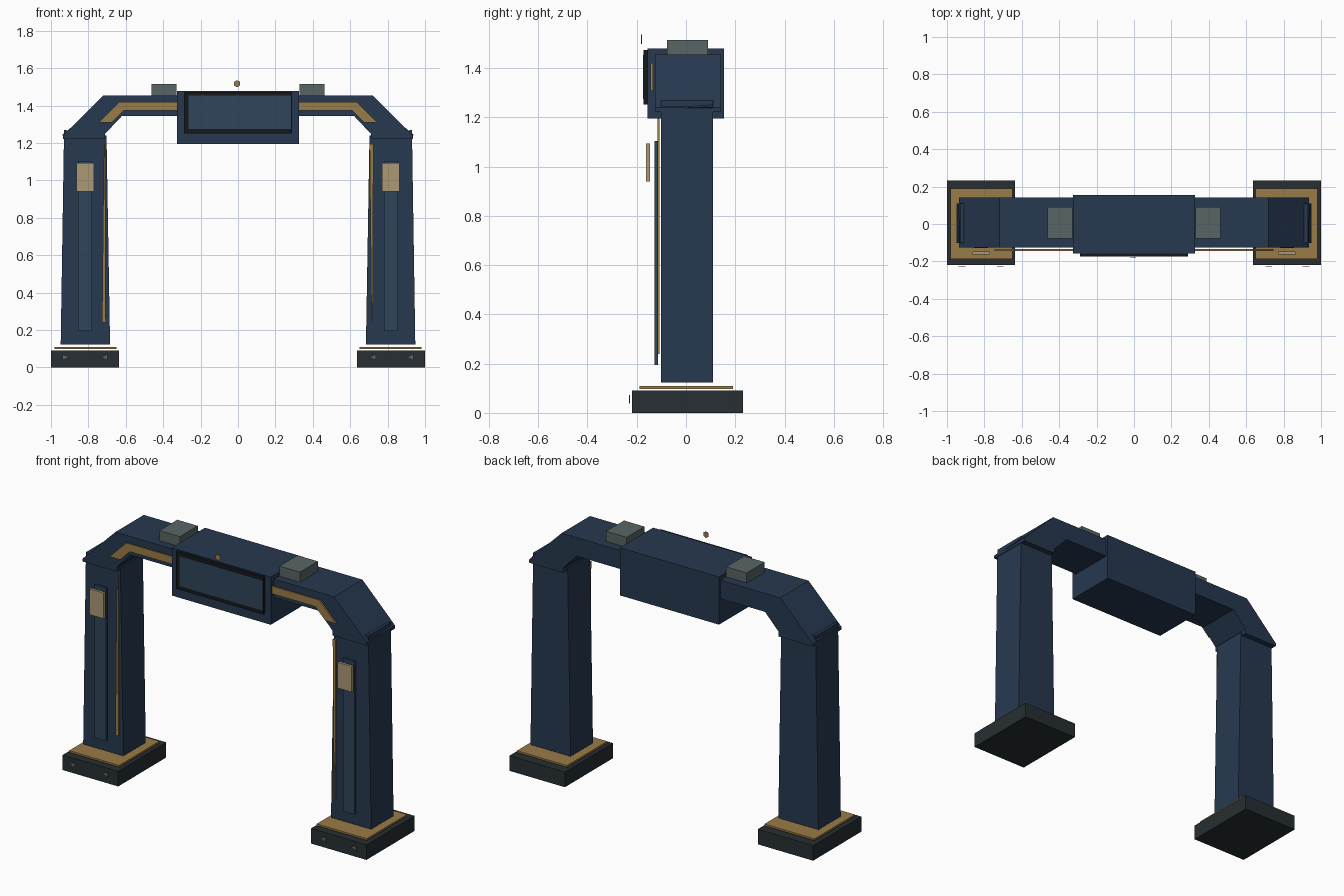
import bpy, bmesh, math
from mathutils import Matrix

if "Cube" in bpy.data.objects:
    bpy.data.objects.remove(bpy.data.objects["Cube"])


def material(name, r, g, b):
    m = bpy.data.materials.new(name)
    m.diffuse_color = (r, g, b, 1)
    m.use_nodes = True
    m.node_tree.nodes["Principled BSDF"].inputs["Base Color"].default_value = m.diffuse_color
    return m


NAVY = material("navy", 0.02, 0.04, 0.08)
GOLD = material("gold", 0.32, 0.20, 0.065)
DARK = material("charcoal", 0.02, 0.028, 0.032)
GREY = material("grey", 0.10, 0.13, 0.13)
PANEL = material("panel_blue", 0.028, 0.058, 0.10)
CREAM = material("cream", 0.42, 0.32, 0.18)
BLACK = material("black", 0.007, 0.009, 0.011)


def finish(name, bm, mat):
    bmesh.ops.recalc_face_normals(bm, faces=bm.faces)
    me = bpy.data.meshes.new(name)
    bm.to_mesh(me)
    bm.free()
    me.materials.append(mat)
    ob = bpy.data.objects.new(name, me)
    bpy.context.collection.objects.link(ob)
    return ob


def prism(name, profile, y0, y1, mat, side=1):
    """Extrude an x-z outline from y0 to y1, side=-1 mirrors it in x."""
    bm = bmesh.new()
    front = bm.faces.new([bm.verts.new((side * x, y0, z)) for x, z in profile])
    ext = bmesh.ops.extrude_face_region(bm, geom=[front])
    verts = [v for v in ext["geom"] if isinstance(v, bmesh.types.BMVert)]
    bmesh.ops.translate(bm, verts=verts, vec=(0, y1 - y0, 0))
    return finish(name, bm, mat)


def box(name, x, y, z, mat, side=1):
    return prism(name, [(x[0], z[0]), (x[1], z[0]), (x[1], z[1]), (x[0], z[1])],
                 y[0], y[1], mat, side)


for label, s in (("left", -1), ("right", 1)):
    # Foot and its gold plate
    box(label + "_base", (0.635, 1.0), (-0.22, 0.232), (0, 0.09), DARK, s)
    box(label + "_base_trim", (0.65, 0.98), (-0.188, 0.19), (0.098, 0.109), GOLD, s)

    # Tapered leg with shoulder cap
    prism(label + "_leg", [(0.684, 0.123), (0.948, 0.123), (0.93, 1.27), (0.703, 1.27 - 0.03)],
          -0.102, 0.109, NAVY, s)
    cap = box(label + "_shoulder_cap", (-0.03, 0.03), (-0.105, 0.105), (-0.008, 0.008), NAVY)
    cap.location = (s * 0.908, 0.004, 1.252)
    cap.rotation_euler = (math.radians(3), s * math.radians(40), 0)

    # Chamfered arch arm and its gold band
    prism(label + "_arch_arm", [(0.30, 1.345), (0.62, 1.345), (0.71, 1.25), (0.71, 1.222),
                                (0.935, 1.222), (0.935, 1.24), (0.72, 1.455), (0.30, 1.455)],
          -0.125, 0.142, NAVY, s)
    prism(label + "_arch_trim", [(0.32, 1.375), (0.61, 1.375), (0.675, 1.31),
                                 (0.745, 1.31), (0.635, 1.42), (0.32, 1.42)],
          -0.145, -0.135, GOLD, s)

    # Leg front panel, lamp and thin gold strip
    box(label + "_leg_panel", (0.78, 0.855), (-0.127, -0.113), (0.195, 1.105), PANEL, s)
    box(label + "_lamp", (0.77, 0.863), (-0.163, -0.147), (0.94, 1.093), CREAM, s)
    b, t = (0.010, 0.003) if s < 0 else (0.003, 0.010)
    prism(label + "_leg_strip", [(0.717 - b, 0.24), (0.717 + b, 0.24),
                                 (0.714 + t, 1.195), (0.714 - t, 1.195)],
          -0.115, -0.107, GOLD, s)

    # Roof unit
    box(label + "_roof_unit", (0.328, 0.463), (-0.078, 0.09), (1.45, 1.515), GREY, s)

# Arrow markers on the feet (position, pointing direction)
for i, (x, d) in enumerate(((-0.92, 1), (-0.715, -1), (0.72, -1), (0.92, -1))):
    prism("base_arrow_%d" % i, [(x + d * 0.018, 0.055), (x - d * 0.018, 0.072),
                                (x - d * 0.018, 0.038)], -0.231, -0.227, GREY)

# Central display housing
box("display_housing", (-0.326, 0.326), (-0.157, 0.155), (1.195, 1.479), NAVY)
box("display_frame", (-0.288, 0.288), (-0.173, -0.155), (1.252, 1.474), BLACK)
box("display_screen", (-0.264, 0.284), (-0.175, -0.17), (1.275, 1.454), PANEL)

# Small faceted indicator above the display
bm = bmesh.new()
bmesh.ops.create_cone(bm, cap_ends=True, segments=6, radius1=0.019, radius2=0.019, depth=0.004,
                      matrix=Matrix.Translation((-0.005, -0.181, 1.517))
                      @ Matrix.Rotation(math.pi / 2, 4, 'X'))
finish("indicator", bm, GOLD)
